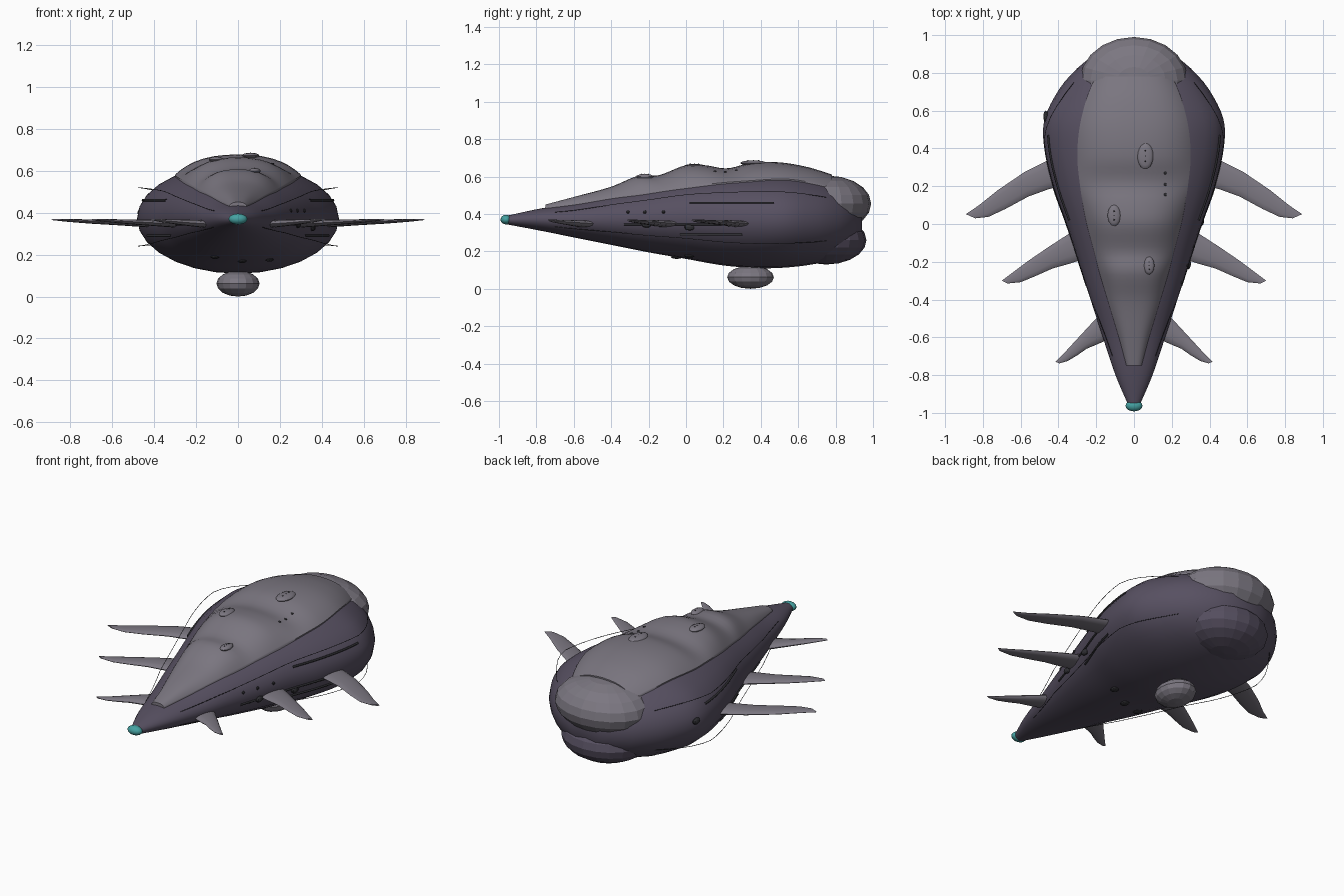
import bpy, bmesh, math
from mathutils import Vector

if "Cube" in bpy.data.objects:
    bpy.data.objects.remove(bpy.data.objects["Cube"])


def material(name, rgb):
    m = bpy.data.materials.new(name)
    m.diffuse_color = (*rgb, 1)
    m.use_nodes = True
    m.node_tree.nodes["Principled BSDF"].inputs["Base Color"].default_value = m.diffuse_color
    return m


DARK = material("dark_hide", (0.095, 0.08, 0.12))
GREY = material("grey_shell", (0.20, 0.185, 0.22))
BLACK = material("dark_detail", (0.03, 0.03, 0.035))
TEAL = material("teal_glow", (0.06, 0.36, 0.36))


def finish(name, bm, mat, smooth=True):
    bmesh.ops.recalc_face_normals(bm, faces=bm.faces)
    me = bpy.data.meshes.new(name)
    bm.to_mesh(me)
    bm.free()
    ob = bpy.data.objects.new(name, me)
    bpy.context.collection.objects.link(ob)
    me.materials.append(mat)
    if smooth:
        bpy.ops.object.select_all(action='DESELECT')
        ob.select_set(True)
        bpy.context.view_layer.objects.active = ob
        bpy.ops.object.shade_smooth_by_angle(angle=math.radians(45))
    return ob


def loft(name, rings, mat, smooth=True):
    bm = bmesh.new()
    vs = [[bm.verts.new(p) for p in r] for r in rings]
    n = len(vs[0])
    for a, b in zip(vs, vs[1:]):
        for i in range(n):
            bm.faces.new((a[i], a[(i + 1) % n], b[(i + 1) % n], b[i]))
    bm.faces.new(vs[0])
    bm.faces.new(vs[-1])
    return finish(name, bm, mat, smooth)


def ellipsoid(name, loc, radii, mat, seg=16, rows=8, smooth=False, normal=None):
    bm = bmesh.new()
    bmesh.ops.create_uvsphere(bm, u_segments=seg, v_segments=rows, radius=1)
    bmesh.ops.scale(bm, vec=radii, verts=bm.verts)
    if normal is not None:
        q = Vector((0, 0, 1)).rotation_difference(normal)
        bmesh.ops.rotate(bm, matrix=q.to_matrix(), verts=bm.verts)
    bmesh.ops.translate(bm, vec=loc, verts=bm.verts)
    return finish(name, bm, mat, smooth)


def sample(table, y):
    """Smooth interpolation of a table whose rows start with y."""
    y = min(max(y, table[0][0]), table[-1][0])
    i = max(k for k in range(len(table) - 1) if table[k][0] <= y)
    p1, p2 = table[i], table[i + 1]
    p0, p3 = table[max(i - 1, 0)], table[min(i + 2, len(table) - 1)]
    h = p2[0] - p1[0]
    t = (y - p1[0]) / h
    out = []
    for c in range(1, len(p1)):
        m1 = (p2[c] - p0[c]) / (p2[0] - p0[0]) * h
        m2 = (p3[c] - p1[c]) / (p3[0] - p1[0]) * h
        out.append((2*t**3 - 3*t*t + 1) * p1[c] + (t**3 - 2*t*t + t) * m1
                   + (3*t*t - 2*t**3) * p2[c] + (t**3 - t*t) * m2)
    return out


# Hull profile: y, half width, top z, bottom z
HULL = [(-0.96, .03, .39, .345), (-0.8, .098, .425, .315), (-0.6, .165, .46, .275),
        (-0.4, .23, .51, .235), (-0.2, .295, .555, .195), (0, .36, .60, .16),
        (0.2, .43, .625, .125), (0.4, .475, .635, .11), (0.55, .475, .63, .115),
        (0.7, .405, .60, .135), (0.8, .325, .565, .165), (0.88, .23, .51, .215),
        (0.94, .10, .43, .29)]
# Back shell profile: y, half width, ridge z
SHELL = [(-0.75, .04, .445), (-0.6, .08, .485), (-0.4, .14, .54), (-0.25, .185, .60),
         (-0.15, .21, .60), (0, .25, .655), (0.1, .27, .655), (0.22, .288, .638),
         (0.35, .30, .668), (0.5, .29, .67), (0.65, .255, .645), (0.78, .205, .605)]


def hull_ring(y, n=28):
    w, t, b = sample(HULL, y)
    return [(w * math.cos(a), y, (t + b) / 2 + (t - b) / 2 * math.sin(a))
            for a in (2 * math.pi * i / n for i in range(n))]


def hull_z(x, y, sign=1):
    w, t, b = sample(HULL, y)
    return (t + b) / 2 + sign * (t - b) / 2 * math.sqrt(max(0, 1 - (x / w) ** 2))


def hull_x(y, z):
    w, t, b = sample(HULL, y)
    return w * math.sqrt(max(0, 1 - ((z - (t + b) / 2) / ((t - b) / 2)) ** 2))


def shell_z(x, y):
    w, ridge = sample(SHELL, y)
    u = min(1, abs(x / w))
    return hull_z(x, y) + max(.01, ridge - hull_z(0, y)) * (1 - u ** 4) + .006


# Main hull
loft("hull", [hull_ring(-0.96 + 1.9 * i / 50) for i in range(51)], DARK)

# Armoured back shell following the hull
rings = []
for i in range(52):
    y = -0.75 + 1.53 * i / 51
    w = sample(SHELL, y)[0]
    xs = [w * math.sin(math.pi / 2 * (k / 8 - 1)) for k in range(17)]
    rings.append([(x, y, shell_z(x, y)) for x in xs]
                 + [(x, y, hull_z(x, y) - .03) for x in reversed(xs)])
loft("back_shell", rings, GREY)

# Rear domes, belly pod and glowing nose
ellipsoid("upper_rear_dome", (0, .76, .455), (.285, .23, .15), GREY, 20, 10)
ellipsoid("lower_rear_dome", (0, .75, .26), (.25, .215, .13), DARK, 20, 10)
ellipsoid("belly_pod", (0, .345, .062), (.103, .125, .062), GREY, 16, 8)
ellipsoid("nose_light", (0, -.962, .37), (.045, .03, .026), TEAL, 16, 8, True)

# Swept side fins: pairs of (x, y) on the rear and front edges, root to tip
FINS = [
    [((.33, .40), (.30, .22)), ((.47, .33), (.45, .185)), ((.58, .275), (.56, .145)),
     ((.72, .18), (.68, .08)), ((.82, .10), (.77, .038)), ((.89, .052), (.84, .03))],
    [((.24, .02), (.22, -.17)), ((.35, -.055), (.34, -.21)), ((.45, -.12), (.43, -.235)),
     ((.56, -.195), (.52, -.275)), ((.64, -.255), (.60, -.308)), ((.70, -.30), (.67, -.315))],
    [((.13, -.43), (.11, -.60)), ((.21, -.51), (.19, -.635)), ((.27, -.575), (.25, -.66)),
     ((.33, -.64), (.30, -.695)), ((.38, -.695), (.35, -.725)), ((.415, -.73), (.395, -.738))]]
for k, stations in enumerate(FINS):
    for side, s in (("right", 1), ("left", -1)):
        rings = []
        for j, (a, b) in enumerate(stations):
            f = j / (len(stations) - 1)
            ring = []
            for i in range(12):
                an = 2 * math.pi * i / 12
                u = (1 + math.cos(an)) / 2
                ring.append((s * (b[0] + (a[0] - b[0]) * u), b[1] + (a[1] - b[1]) * u,
                             .345 + .022 * f + (.02 - .016 * f) * math.sin(an)))
            rings.append(ring)
        loft(f"{side}_fin_{k + 1}", rings, GREY)

# Oval vents with small studs on the back shell
for k, (x, y, rx, ry) in enumerate([(.06, .36, .042, .07), (-.105, .045, .035, .056),
                                    (.08, -.22, .028, .047)]):
    z = shell_z(x, y)
    ellipsoid(f"back_vent_{k + 1}", (x, y, z), (rx, ry, .014), GREY, 20, 8, True)
    for d in (-.4, 0, .4):
        ellipsoid("vent_stud", (x, y + d * ry, z + .012), (.004, .004, .004), BLACK, 8, 4)
for y in (.27, .21, .155):
    ellipsoid("back_port", (.165, y, shell_z(.165, y)), (.008, .008, .005), BLACK, 8, 6)

# Side portholes
for y in (-.31, -.22, -.12):
    ellipsoid("side_port", (hull_x(y, .41), y, .41), (.007, .009, .009), BLACK, 8, 6)

# Belly nodules
for x, y in ((-.11, -.1), (.15, .02), (.02, -.05)):
    ellipsoid("belly_nodule", (x, y, hull_z(x, y, -1)), (.022, .03, .009), BLACK, 10, 6)

# Small flank growths
for x, y, z in ((-1, .57, .40), (1, .02, .33), (1, -.21, .345)):
    ellipsoid("flank_growth", (x * hull_x(y, z), y, z), (.014, .03, .018), BLACK, 10, 6)


def strand(name, pts, radius, mat):
    cu = bpy.data.curves.new(name, 'CURVE')
    cu.dimensions = '3D'
    cu.bevel_depth = radius
    cu.bevel_resolution = 1
    sp = cu.splines.new('POLY')
    sp.points.add(len(pts) - 1)
    for q, p in zip(sp.points, pts):
        q.co = (*p, 1)
    cu.materials.append(mat)
    bpy.context.collection.objects.link(bpy.data.objects.new(name, cu))


# Dark streaks lying on the flanks and fine wires running beside the hull
for s in (1, -1):
    for z, y0, y1 in ((.46, .02, .47), (.345, -.33, .26), (.29, -.03, .30)):
        ys = [y0 + (y1 - y0) * i / 12 for i in range(13)]
        strand("flank_streak", [(s * hull_x(y, z), y, z) for y in ys], .006, BLACK)
    for up in (.56, -.5):
        pts = []
        for i in range(25):
            y = -.7 + 1.45 * i / 24
            w, t, b = sample(HULL, y)
            e = .86 + .13 * min(1, i / 5, (24 - i) / 5)
            pts.append((s * w * e, y, (t + b) / 2 + up * (t - b) / 2))
        strand("hull_wire", pts, .0015, BLACK)
